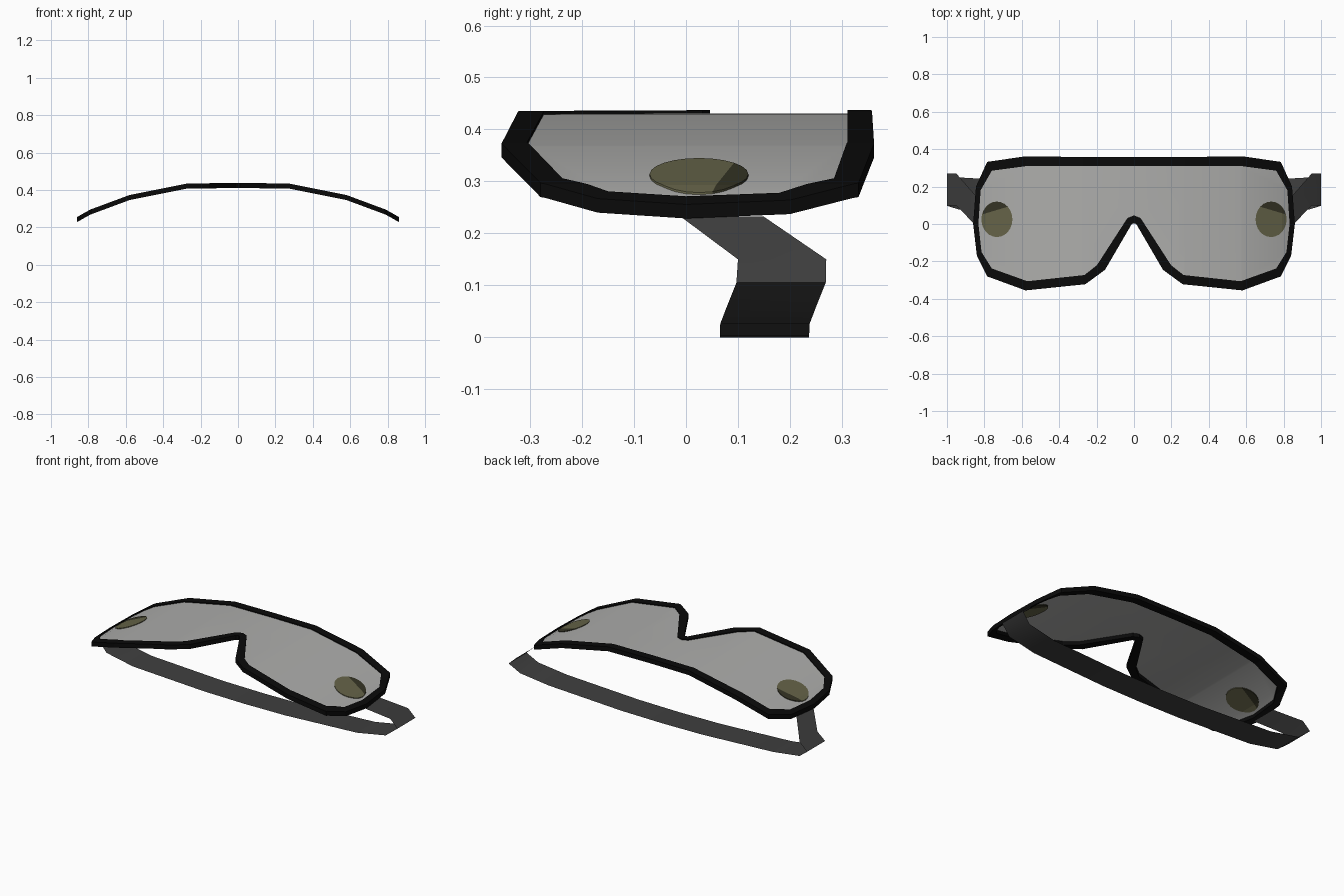
import bpy, bmesh, math

if "Cube" in bpy.data.objects:
    bpy.data.objects.remove(bpy.data.objects["Cube"])


def material(name, rgb):
    m = bpy.data.materials.new(name)
    m.diffuse_color = (*rgb, 1)
    m.use_nodes = True
    m.node_tree.nodes["Principled BSDF"].inputs["Base Color"].default_value = m.diffuse_color
    return m


BLACK = material("rim black", (0.003, 0.003, 0.003))
GREY = material("lens grey", (0.42, 0.42, 0.41))
STRAP = material("strap charcoal", (0.05, 0.05, 0.05))
OLIVE = material("badge olive", (0.13, 0.125, 0.065))
DARK = material("badge dark olive", (0.035, 0.034, 0.018))

# Arch of the goggles: height depends on x only
ARCH = [(0, 0.437), (0.27, 0.435), (0.58, 0.373), (0.79, 0.295), (0.87, 0.25)]


def arch(x):
    x = abs(x)
    for (x0, z0), (x1, z1) in zip(ARCH, ARCH[1:]):
        if x <= x1 or x1 == ARCH[-1][0]:
            return z0 + (z1 - z0) * (x - x0) / (x1 - x0)


def full_loop(half):
    return half + [(-x, y) for x, y in reversed(half[1:-1])]


def drape(bm, drop):
    """Cut a flat mesh at the arch creases, then lift it onto the arch."""
    for x in (-0.79, -0.58, -0.27, 0, 0.27, 0.58, 0.79):
        bmesh.ops.bisect_plane(bm, geom=bm.verts[:] + bm.edges[:] + bm.faces[:],
                               dist=1e-5, plane_co=(x, 0, 0), plane_no=(1, 0, 0))
    for v in bm.verts:
        v.co.z = arch(v.co.x) - drop
    bmesh.ops.recalc_face_normals(bm, faces=bm.faces)
    if sum(f.normal.z * f.calc_area() for f in bm.faces) < 0:
        bmesh.ops.reverse_faces(bm, faces=bm.faces)


def finish(bm, name, mats, smooth=None):
    me = bpy.data.meshes.new(name)
    bm.to_mesh(me)
    bm.free()
    ob = bpy.data.objects.new(name, me)
    bpy.context.collection.objects.link(ob)
    for m in mats:
        me.materials.append(m)
    if smooth:
        bpy.ops.object.select_all(action='DESELECT')
        ob.select_set(True)
        bpy.context.view_layer.objects.active = ob
        bpy.ops.object.shade_smooth_by_angle(angle=math.radians(smooth))
    return ob


# Right half outlines, top centre round to the nose notch
outer = full_loop([(0, 0.357), (0.27, 0.358), (0.58, 0.362), (0.785, 0.332), (0.845, 0.2),
                   (0.86, 0), (0.84, -0.17), (0.785, -0.28), (0.58, -0.355),
                   (0.26, -0.322), (0.155, -0.245), (0.012, 0), (0, 0.004)])
inner = full_loop([(0, 0.311), (0.27, 0.311), (0.565, 0.311), (0.76, 0.285), (0.82, 0.18),
                   (0.832, 0), (0.815, -0.15), (0.76, -0.238), (0.57, -0.306),
                   (0.265, -0.273), (0.198, -0.22), (0.035, 0.032), (0, 0.046)])

# Lens sheet
bm = bmesh.new()
bm.faces.new([bm.verts.new((x, y, 0)) for x, y in inner])
bmesh.ops.triangulate(bm, faces=bm.faces[:])
drape(bm, 0.006)
finish(bm, "lens", [GREY], 60)

# Rim frame
bm = bmesh.new()
o = [bm.verts.new((x, y, 0)) for x, y in outer]
i = [bm.verts.new((x, y, 0)) for x, y in inner]
n = len(o)
for k in range(n):
    j = (k + 1) % n
    bm.faces.new((o[k], o[j], i[j], i[k]))
drape(bm, 0)
ext = bmesh.ops.extrude_face_region(bm, geom=bm.faces[:], use_keep_orig=True)
for v in ext["geom"]:
    if isinstance(v, bmesh.types.BMVert):
        v.co.z -= 0.027
bmesh.ops.recalc_face_normals(bm, faces=bm.faces)
finish(bm, "rim", [BLACK])

# Strap band: (x, z, centre y, half width)
half = [(0.845, 0.232, 0.07, 0.08), (0.95, 0.15, 0.185, 0.085), (0.999, 0.105, 0.183, 0.086),
        (0.935, 0.055, 0.163, 0.086), (0.75, 0.026, 0.152, 0.086),
        (0.27, 0.003, 0.151, 0.086), (0, 0, 0.151, 0.086)]
path = half + [(-x, z, c, w) for x, z, c, w in reversed(half[:-1])]
bm = bmesh.new()
rows = [[bm.verts.new((x, c + s * w, z)) for s in (-1, 1)] for x, z, c, w in path]
for a, b in zip(rows, rows[1:]):
    bm.faces.new((a[0], a[1], b[1], b[0]))
bmesh.ops.recalc_face_normals(bm, faces=bm.faces)
bm.faces.ensure_lookup_table()
if bm.faces[len(bm.faces) // 2].normal.z > 0:  # outside of the loop faces down
    bmesh.ops.reverse_faces(bm, faces=bm.faces[:])
finish(bm, "strap", [STRAP], 60)

# Oval side badges, thin plates showing on both lens faces
for side, name in ((1, "right_badge"), (-1, "left_badge")):
    bm = bmesh.new()
    ring = [bm.verts.new((side * 0.733 + 0.083 * math.cos(t * math.tau / 24),
                          0.025 + 0.095 * math.sin(t * math.tau / 24), 0)) for t in range(24)]
    bm.faces.new(ring)
    # dark upper segment
    bmesh.ops.bisect_plane(bm, geom=bm.verts[:] + bm.edges[:] + bm.faces[:], dist=1e-5,
                           plane_co=(side * 0.733, 0.075, 0), plane_no=(side * 0.3, 1, 0))
    drape(bm, 0.002)
    ext = bmesh.ops.extrude_face_region(bm, geom=bm.faces[:], use_keep_orig=True)
    for v in ext["geom"]:
        if isinstance(v, bmesh.types.BMVert):
            v.co.z -= 0.008
    bmesh.ops.recalc_face_normals(bm, faces=bm.faces)
    for f in bm.faces:
        c = f.calc_center_median()
        f.material_index = int(c.y - 0.075 + 0.3 * side * (c.x - side * 0.733) > 0)
    finish(bm, name, [OLIVE, DARK])
